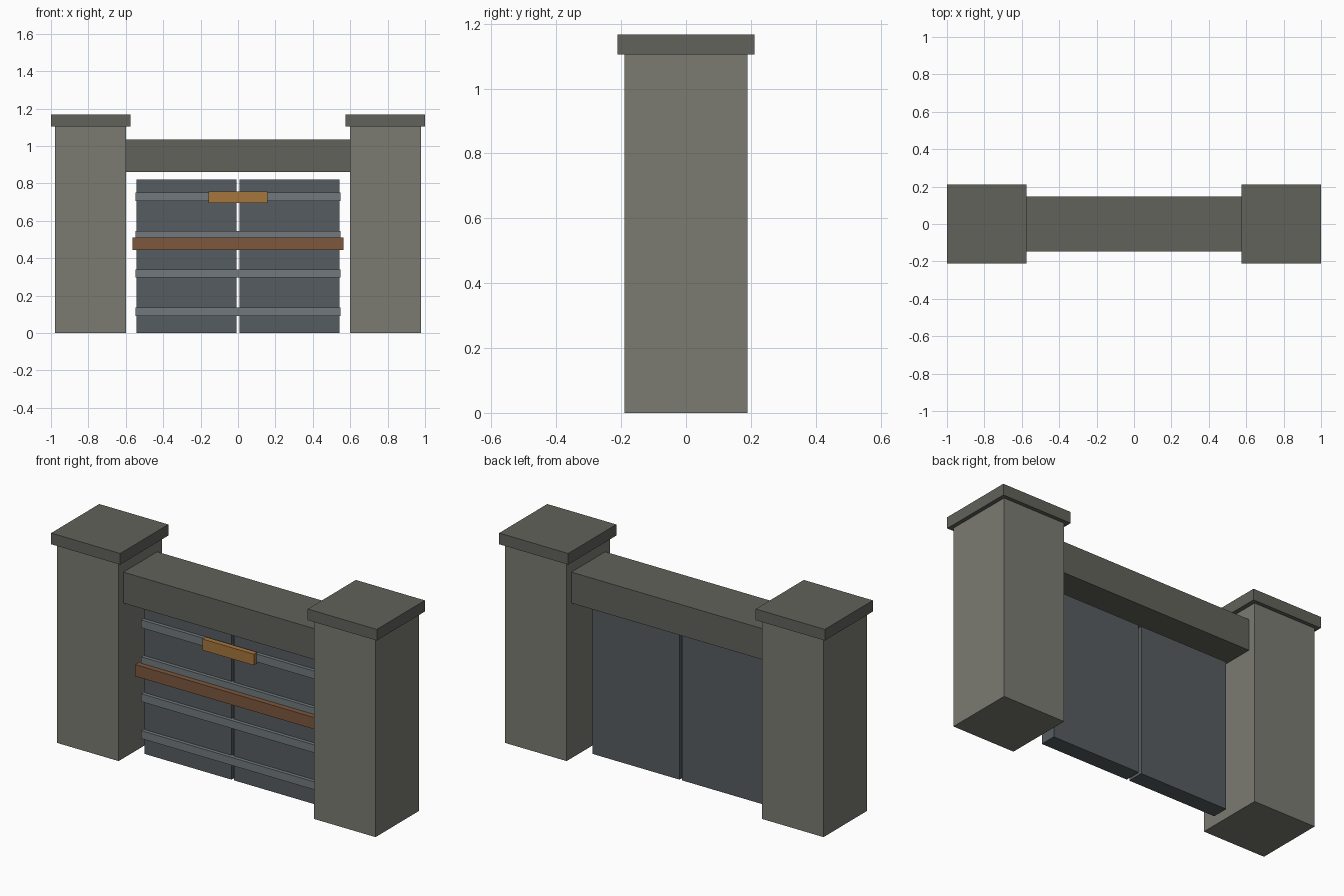
import bpy

if "Cube" in bpy.data.objects:
    bpy.data.objects.remove(bpy.data.objects["Cube"])


def material(name, r, g, b):
    """Make a material from 0-255 screen colour values."""
    m = bpy.data.materials.new(name)
    m.diffuse_color = [(c / 255) ** 2.2 for c in (r, g, b)] + [1]
    m.use_nodes = True
    m.node_tree.nodes["Principled BSDF"].inputs["Base Color"].default_value = m.diffuse_color
    return m


stone = material("stone", 122, 122, 114)
dark_stone = material("dark_stone", 98, 98, 92)
iron = material("iron", 87, 93, 97)
light_iron = material("light_iron", 112, 120, 124)
wood = material("wood", 124, 88, 64)
light_wood = material("light_wood", 165, 117, 64)


def box(name, x, y, z, mat):
    """Add a box spanning the (min, max) ranges x, y and z."""
    spans = (x, y, z)
    bpy.ops.mesh.primitive_cube_add(size=1, location=[(a + b) / 2 for a, b in spans])
    ob = bpy.context.object
    ob.name = name
    ob.scale = [b - a for a, b in spans]
    bpy.ops.object.transform_apply(location=False, rotation=False, scale=True)
    ob.data.materials.append(mat)
    return ob


# Pillars, caps and door leaves on both sides
for side, s in (("left", -1), ("right", 1)):
    def span(a, b):
        return tuple(sorted((s * a, s * b)))
    box(f"{side}_pillar", span(0.60, 0.978), (-0.19, 0.19), (0, 1.105), stone)
    box(f"{side}_pillar_cap", span(0.576, 1.0), (-0.211, 0.211), (1.105, 1.167), dark_stone)
    box(f"{side}_door", span(0.008, 0.543), (-0.045, 0.045), (0, 0.82), iron)

# Lintel between the pillars
box("lintel", (-0.60, 0.60), (-0.148, 0.148), (0.861, 1.033), dark_stone)

# Metal straps across the front of the doors
for i in range(4):
    z = 0.113 + 0.205 * i
    box(f"door_strap_{i + 1}", (-0.549, 0.549), (-0.065, -0.038),
        (z - 0.022, z + 0.022), light_iron)

# Wooden locking bar and upper latch block
box("locking_bar", (-0.565, 0.565), (-0.095, -0.055), (0.444, 0.509), wood)
box("latch_block", (-0.158, 0.158), (-0.087, -0.058), (0.695, 0.757), light_wood)
